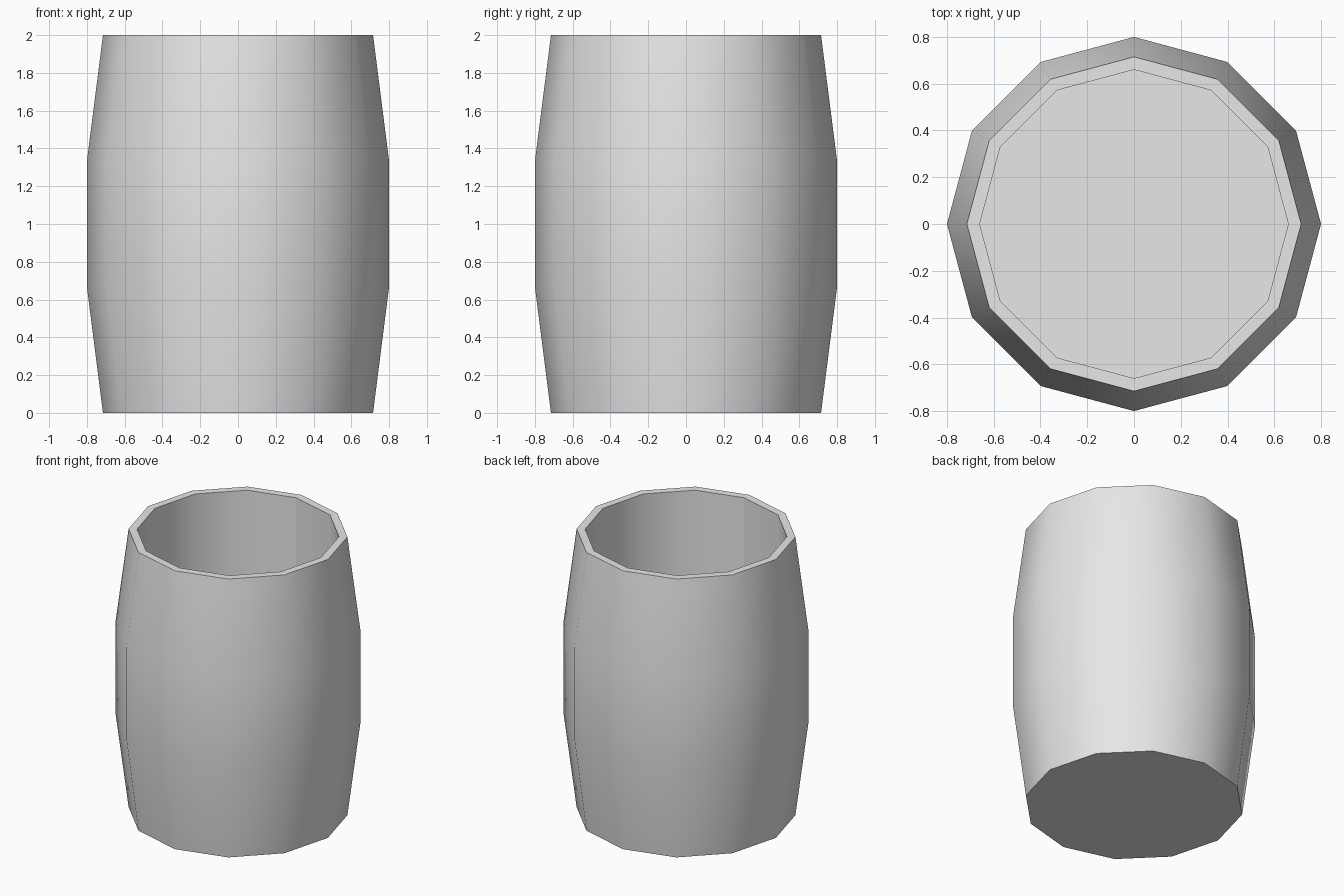
import bpy
import bmesh
import math

cube = bpy.data.objects.get("Cube")
if cube:
    bpy.data.objects.remove(cube, do_unlink=True)

SIDES = 12

# One plain grey material
grey = bpy.data.materials.new("light_grey")
grey.use_nodes = True
colour = (0.8, 0.8, 0.8, 1.0)
grey.diffuse_color = colour
grey.node_tree.nodes["Principled BSDF"].inputs["Base Color"].default_value = colour

# (radius, height) from the outer base, over the rim and down to the inner floor
profile = [(0.715, 0.0), (0.8, 0.667), (0.8, 1.333), (0.715, 2.0),
           (0.66, 2.0), (0.66, 0.1)]


def ring(bm, radius, z):
    return [bm.verts.new((radius * math.cos(math.tau * i / SIDES),
                          radius * math.sin(math.tau * i / SIDES), z))
            for i in range(SIDES)]


# Open barrel: staves, rim and hollow skinned between rings
bm = bmesh.new()
rings = [ring(bm, r, z) for r, z in profile]
for low, high in zip(rings, rings[1:]):
    for i in range(SIDES):
        j = (i + 1) % SIDES
        bm.faces.new((low[i], low[j], high[j], high[i]))

# Underside and inner floor
bm.faces.new(rings[0][::-1])
bm.faces.new(rings[-1])

mesh = bpy.data.meshes.new("barrel")
bm.to_mesh(mesh)
bm.free()
mesh.materials.append(grey)

barrel = bpy.data.objects.new("barrel", mesh)
bpy.context.collection.objects.link(barrel)

# Smooth the staves, keep the rim and base sharp
bpy.ops.object.select_all(action='DESELECT')
barrel.select_set(True)
bpy.context.view_layer.objects.active = barrel
bpy.ops.object.shade_smooth_by_angle(angle=math.radians(30))
